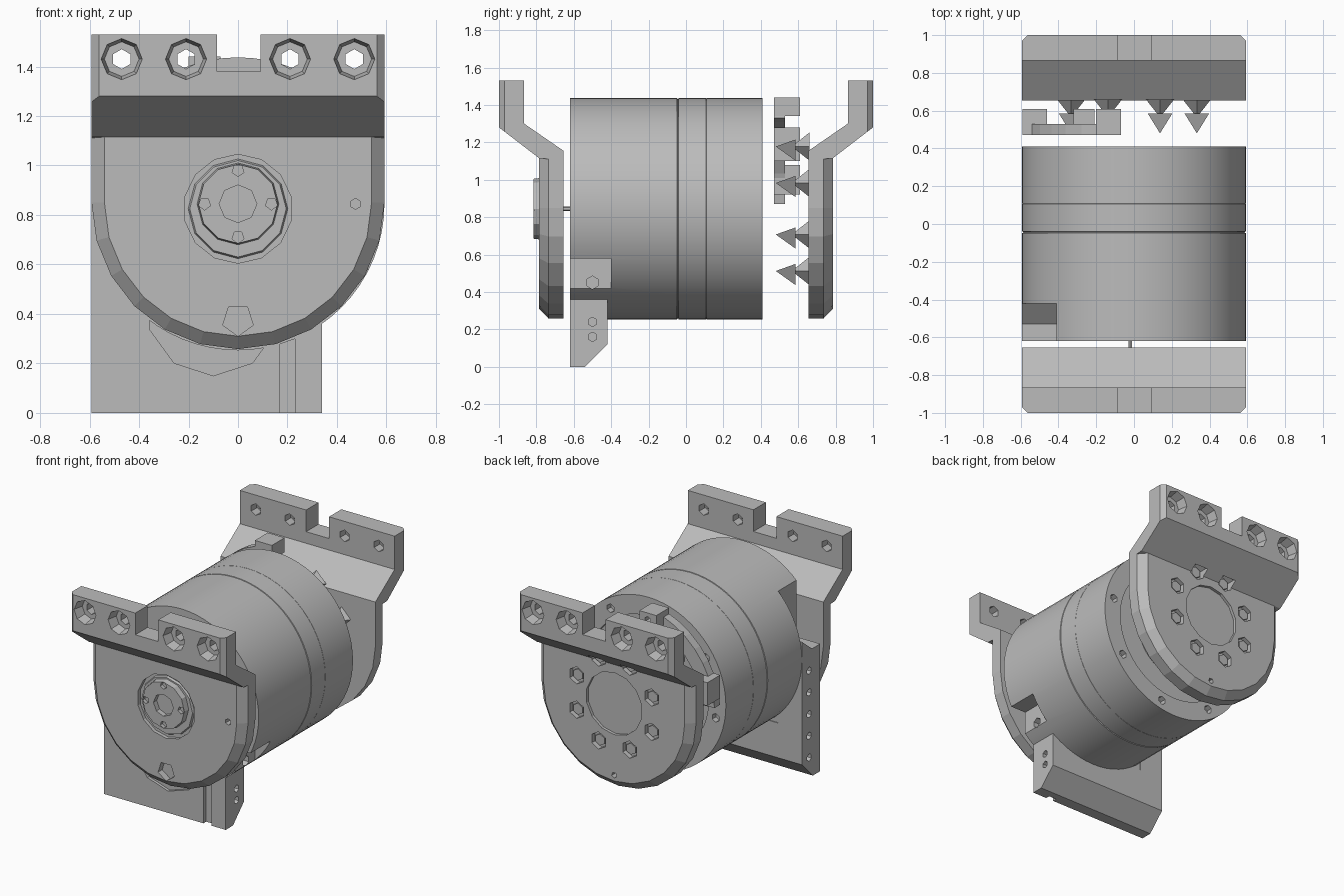
import bpy, bmesh
from math import sin, cos, pi, radians
from mathutils import Matrix

cube = bpy.data.objects.get("Cube")
if cube:
    bpy.data.objects.remove(cube, do_unlink=True)

grey = bpy.data.materials.new("machined_grey")
grey.use_nodes = True
grey.diffuse_color = (0.5, 0.5, 0.5, 1)
grey.node_tree.nodes["Principled BSDF"].inputs["Base Color"].default_value = grey.diffuse_color

CZ = 0.845      # height of the motor axis
R = 0.592       # motor radius and bracket half width
HOLES = (-0.47, -0.21, 0.21, 0.47)


def finish(name, bm):
    bmesh.ops.recalc_face_normals(bm, faces=bm.faces)
    mesh = bpy.data.meshes.new(name)
    bm.to_mesh(mesh)
    bm.free()
    ob = bpy.data.objects.new(name, mesh)
    bpy.context.collection.objects.link(ob)
    mesh.materials.append(grey)
    return ob


def loft(name, rings):
    """Solid through matching closed rings of points."""
    bm = bmesh.new()
    loops = [[bm.verts.new(p) for p in ring] for ring in rings]
    n = len(loops[0])
    for a, b in zip(loops, loops[1:]):
        for i in range(n):
            j = (i + 1) % n
            bm.faces.new((a[i], a[j], b[j], b[i]))
    bm.faces.new(loops[0])
    bm.faces.new(loops[-1])
    return finish(name, bm)


def prism(name, profile, x0, x1):
    """Extrude a (y, z) profile along x."""
    return loft(name, [[(x, y, z) for y, z in profile] for x in (x0, x1)])


def box(name, x0, x1, y0, y1, z0, z1):
    return prism(name, [(y0, z0), (y1, z0), (y1, z1), (y0, z1)], x0, x1)


def rod(name, x, z, y0, y1, r0, r1, n, axis="Y"):
    """Cylinder or cone along y (or along x, with x and y swapped)."""
    bm = bmesh.new()
    turn = Matrix.Rotation(-pi / 2, 4, "X")
    if axis == "X":
        turn = Matrix.Rotation(-pi / 2, 4, "Z") @ turn
        place = Matrix.Translation(((y0 + y1) / 2, x, z))
    else:
        place = Matrix.Translation((x, (y0 + y1) / 2, z))
    bmesh.ops.create_cone(bm, cap_ends=True, segments=n, radius1=r0, radius2=r1,
                          depth=abs(y1 - y0), matrix=place @ turn)
    return finish(name, bm)


def boolean(ob, others, op="DIFFERENCE"):
    bpy.context.view_layer.objects.active = ob
    for other in others:
        other.hide_render = True
        mod = ob.modifiers.new(op.lower(), "BOOLEAN")
        mod.operation, mod.solver, mod.object = op, "EXACT", other
        bpy.ops.object.modifier_apply(modifier=mod.name)
        bpy.data.objects.remove(other, do_unlink=True)


def around(count, radius, start=0.0):
    for i in range(count):
        a = start + 2 * pi * i / count
        yield radius * cos(a), CZ + radius * sin(a)


# Motor body: turned profile with seams and a recessed rear ring
profile = [(0, -.62), (R, -.62), (R, -.048), (.586, -.046), (.586, -.042), (R, -.04),
           (R, .107), (.59, .108), (R, .109), (R, .41), (.46, .41), (.46, .38),
           (.28, .38), (.28, .41), (0, .41)]
bm = bmesh.new()
verts = [bm.verts.new((r, y, CZ)) for r, y in profile]
edges = [bm.edges.new(pair) for pair in zip(verts, verts[1:])]
bmesh.ops.spin(bm, geom=verts + edges, cent=(0, 0, CZ), axis=(0, 1, 0),
               angle=2 * pi, steps=64)
bmesh.ops.remove_doubles(bm, verts=bm.verts, dist=0.0003)
body = finish("motor_body", bm)
cuts = [box("cut", -.7, -.41, -.7, -.42, -.1, 1.5),
        box("cut", .41, .7, -.7, -.40, .36, .58)]
cuts += [rod("cut", x, z, .37, .5, .03, .03, 6) for x, z in around(8, .525, .2)]
cuts.append(rod("cut", -.5, .45, .3, .7, .035, .035, 6, "X"))
boolean(body, cuts)
body.select_set(True)
bpy.context.view_layer.objects.active = body
bpy.ops.object.shade_smooth_by_angle(angle=radians(25))
body.select_set(False)


# End brackets: rounded plate below, cranked flange above
def bracket(name, s):
    def outline(r, y):
        arc = [(r * cos(pi + pi * i / 12), CZ + .005 + r * sin(pi + pi * i / 12))
               for i in range(13)]
        return [(x, s * y, z) for x, z in [(-r, 1.12)] + arc + [(r, 1.12)]]

    plate = loft(name, [outline(R, .655), outline(R, .735), outline(.54, .785)])
    side = [(1, 1.53), (.865, 1.53), (.865, 1.3), (.655, 1.155), (.655, 1.105),
            (.785, 1.115), (1, 1.28)]
    flange = prism("flange", [(s * y, z) for y, z in side], -R, R)
    bm = bmesh.new()
    bm.from_mesh(flange.data)
    corners = [e for e in bm.edges if all(abs(v.co.y) > .99 for v in e.verts)
               and abs(e.verts[0].co.x - e.verts[1].co.x) < .01]
    bmesh.ops.bevel(bm, geom=corners, offset=.03, segments=1, affect="EDGES")
    bm.to_mesh(flange.data)
    bm.free()
    boolean(plate, [flange], "UNION")

    lo, hi = sorted((s * .8, s * 1.1))
    cuts = [box("cut", -.085, .09, lo, hi, 1.38, 1.6)]
    for x in HOLES:
        cuts.append(rod("cut", x, 1.43, lo, hi, .04, .04, 6))
        ends = (.085, .07) if s < 0 else (.07, .085)
        span = sorted((s * .93, s * 1.01))
        cuts.append(rod("cut", x, 1.43, *span, *ends, 8))
    return plate, cuts


# Front bracket with a recessed hub
front, cuts = bracket("front_bracket", -1)
cuts += [rod("cut", 0, CZ - .02, -.9, -.76, .22, .22, 14),
         rod("cut", 0, .375, -.9, -.74, .065, .065, 5),
         rod("cut", .475, CZ, -.9, -.74, .022, .022, 6)]
boolean(front, cuts)
hub = rod("front_hub", 0, CZ, -.815, -.74, .16, .17, 12)
boolean(hub, [rod("cut", 0, CZ, -.9, -.78, .076, .076, 8)]
        + [rod("cut", x, z, -.9, -.79, .025, .025, 5) for x, z in around(4, .135, pi / 2)])
rod("hub_washer", 0, CZ - .02, -.775, -.74, .195, .21, 12)
rod("hub_pin", -.02, CZ, -.66, -.58, .012, .012, 6)

# Rear bracket with bolt circle and shallow centre recess
rear, cuts = bracket("rear_bracket", 1)
cuts.append(rod("cut", 0, CZ, .765, .9, .215, .215, 14))
cuts += [rod("cut", x, z, .75, .83, .06, .06, 6) for x, z in around(8, .31, pi / 8)]
cuts.append(rod("cut", 0, .35, .74, .9, .02, .02, 5))
boolean(rear, cuts)
for x, z in around(8, .31, pi / 8):
    rod("rear_bolt", x, z, .74, .772, .04, .04, 6)
for x, z in around(8, .36, pi / 8):
    rod("rear_bolt_tip", x, z, .48, .585, .0, .075, 3)
    rod("rear_standoff", x, z, .58, .66, .012, .075, 4)

# Quarter-ring clamp behind the motor with drilled lugs at its ends
arc = [pi / 2 + .15 + (pi / 2 - .2) * i / 8 for i in range(9)]
outer = [(.59 * cos(a), CZ + .59 * sin(a)) for a in arc]
inner = [(.49 * cos(a), CZ + .49 * sin(a)) for a in reversed(arc)]
loft("clamp_arc", [[(x, y, z) for x, z in outer + inner] for y in (.47, .53)])
lugs = [box("clamp_lug_top", -.20, -.07, .47, .61, 1.34, 1.44),
        box("clamp_lug_middle", -.32, -.21, .47, .61, 1.1, 1.28),
        box("clamp_lug_side", -.59, -.46, .47, .61, .92, 1.08)]
for lug, (x, z) in zip(lugs, ((-.135, 1.39), (-.27, 1.15), (-.53, 1.0))):
    boolean(lug, [rod("cut", x, z, .4, .7, .025, .025, 6)])

# Mounting foot under the motor, with an upright bar on the right side
foot_side = [(-.62, 0), (-.54, 0), (-.42, .12), (-.42, .36), (-.62, .36)]
foot = prism("mounting_foot", foot_side, -R, .34)
bar_side = foot_side[:3] + [(-.42, .97), (-.53, .88), (-.62, .88)]
boolean(foot, [prism("bar", bar_side, -R, -.41),
               box("shoulder", -.45, -.25, -.615, -.425, .3, .48)], "UNION")
cuts = [box("cut", .17, .23, -.7, -.59, -.1, .4),
        rod("cut", -.1, .42, -.7, -.6, .27, .27, 10)]
cuts += [rod("cut", -.5, z, .28, .4, .025, .025, 6, "X") for z in (.16, .24)]
cuts += [rod("cut", -.5, .14 + .15 * i, -.7, -.53, .025, .025, 6, "X") for i in range(5)]
boolean(foot, cuts)
